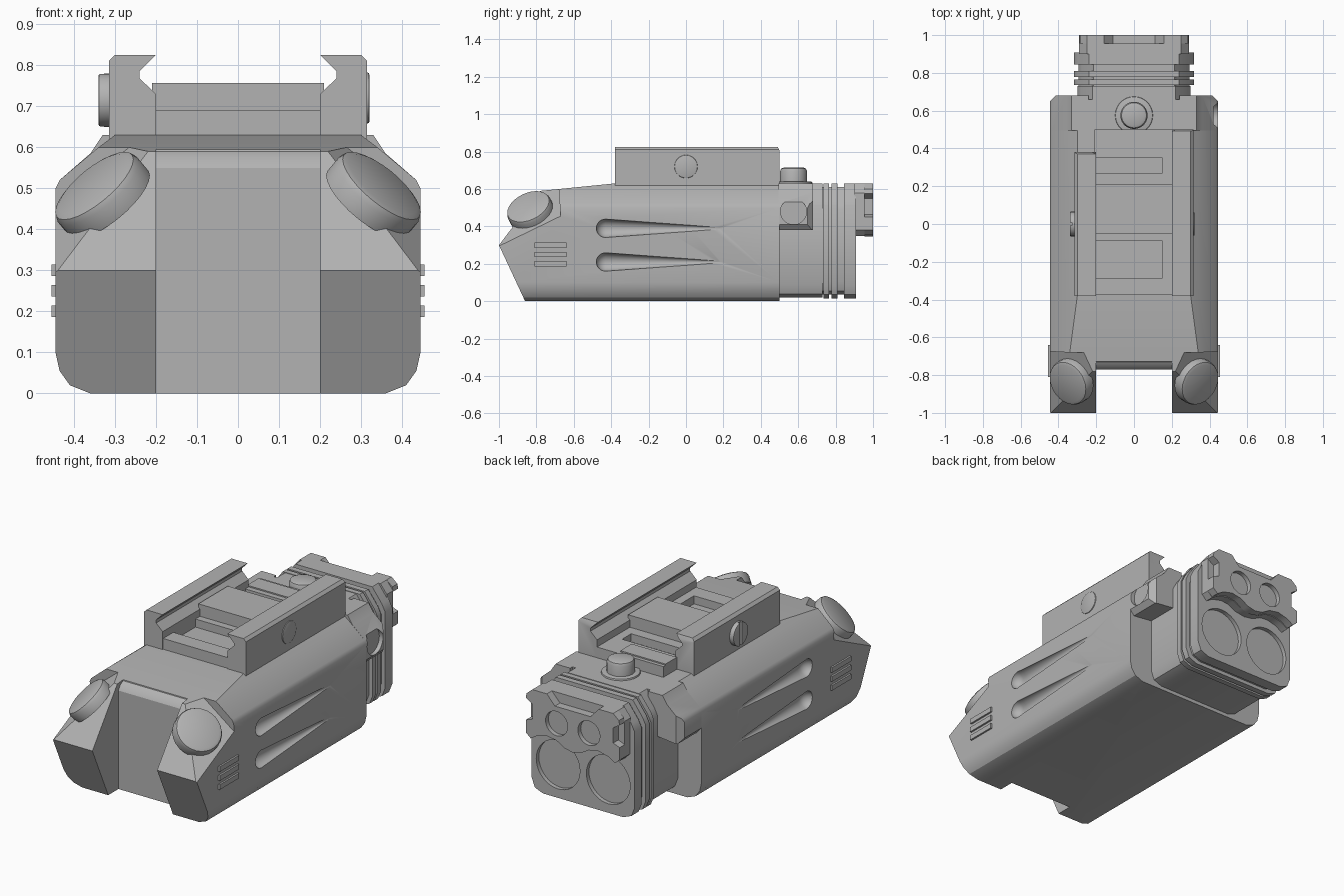
import bpy, bmesh, math
from mathutils import Vector, Matrix

cube = bpy.data.objects.get("Cube")
if cube:
    bpy.data.objects.remove(cube, do_unlink=True)

grey = bpy.data.materials.new("plain_grey")
grey.use_nodes = True
COLOUR = (0.45, 0.45, 0.45, 1)
grey.diffuse_color = COLOUR
grey.node_tree.nodes["Principled BSDF"].inputs["Base Color"].default_value = COLOUR
parts = []


def finish(name, bm):
    bmesh.ops.recalc_face_normals(bm, faces=bm.faces)
    me = bpy.data.meshes.new(name)
    bm.to_mesh(me)
    bm.free()
    me.materials.append(grey)
    ob = bpy.data.objects.new(name, me)
    bpy.context.collection.objects.link(ob)
    parts.append(ob)
    return ob


def prism_mesh(pts, axis, a, b):
    """Extrude a 2D outline along X (y,z points), Y (x,z points) or Z (x,y points)."""
    place = {"X": lambda p, t: (t, p[0], p[1]),
             "Y": lambda p, t: (p[0], t, p[1]),
             "Z": lambda p, t: (p[0], p[1], t)}[axis]
    bm = bmesh.new()
    lo = [bm.verts.new(place(p, a)) for p in pts]
    hi = [bm.verts.new(place(p, b)) for p in pts]
    bm.faces.new(lo)
    bm.faces.new(hi)
    n = len(pts)
    for i in range(n):
        j = (i + 1) % n
        bm.faces.new((lo[i], lo[j], hi[j], hi[i]))
    bmesh.ops.recalc_face_normals(bm, faces=bm.faces)
    return bm


def prism(name, pts, axis, a, b):
    return finish(name, prism_mesh(pts, axis, a, b))


def box(name, x, y, z):
    return prism(name, [(x[0], z[0]), (x[1], z[0]), (x[1], z[1]), (x[0], z[1])], "Y", *y)


def disc(name, base, normal, radius, height, bevel=0.0, sides=28):
    """Cylinder standing on a point along a direction, with an optional bevelled rim."""
    bm = bmesh.new()
    bmesh.ops.create_cone(bm, cap_ends=True, segments=sides, radius1=radius,
                          radius2=radius, depth=height)
    bmesh.ops.translate(bm, verts=bm.verts, vec=(0, 0, height / 2))
    if bevel:
        rim = [e for e in bm.edges if all(v.co.z > height * 0.9 for v in e.verts)]
        bmesh.ops.bevel(bm, geom=rim, offset=bevel, segments=2, profile=0.5, affect="EDGES")
    turn = Vector(normal).to_track_quat("Z", "Y").to_matrix().to_4x4()
    bm.transform(Matrix.Translation(base) @ turn)
    return finish(name, bm)


def cut(target, cutter):
    mod = target.modifiers.new("cut", "BOOLEAN")
    mod.operation = "DIFFERENCE"
    mod.solver = "EXACT"
    mod.object = cutter
    bpy.context.view_layer.objects.active = target
    bpy.ops.object.modifier_apply(modifier=mod.name)
    parts.remove(cutter)
    bpy.data.objects.remove(cutter, do_unlink=True)


def slice_off(bm, point, normal):
    """Remove everything on the normal side of a plane and cap the cut."""
    res = bmesh.ops.bisect_plane(bm, geom=bm.verts[:] + bm.edges[:] + bm.faces[:],
                                 plane_co=point, plane_no=normal, clear_outer=True)
    edges = [g for g in res["geom_cut"] if isinstance(g, bmesh.types.BMEdge)]
    bmesh.ops.contextual_create(bm, geom=edges)


def both(half):
    """Complete a symmetric outline from its +x half, listed bottom to top."""
    return half + [(-x, z) for x, z in reversed(half) if x]


# Main housing with sloped nose
section = both([(.36, 0), (.41, .02), (.435, .055), (.445, .1), (.445, .5),
                (.435, .52), (.34, .6), (.3, .63)])
bm = prism_mesh(section, "Y", -1, .5)
slice_off(bm, (0, -1, .3), (0, -.3, -.14))
slice_off(bm, (0, -1, .3), (0, -.29, .22))
slice_off(bm, (0, -.38, .63), (0, -.04, .4))
body = finish("housing", bm)
cut(body, prism("nose_gap", [(-1.2, -.1), (-.77, -.1), (-.77, .55), (-.755, .575),
                             (-.73, .59), (-.7, .7), (-1.2, .7)], "X", -.2, .2))

for s, side in ((1, "left"), (-1, "right")):
    # Angled front seats and lenses
    normal = Vector((s * .6, -.35, .72)).normalized()
    seat = prism_mesh([(-1.2, .1), (-.665, .1), (-.67, .45), (-.695, .8), (-1.2, .8)],
                      "X", s * .1, s * .7)
    slice_off(seat, (s * .445, -1, .295), -normal)
    cut(body, finish("seat_cutter", seat))
    disc(side + "_front_lens", Vector((s * .327, -.83, .478)) - normal * .02, normal,
         .125, .065, .02)
    # Tapered side flutes
    for z in (.39, .21):
        bm = bmesh.new()
        bmesh.ops.create_uvsphere(bm, u_segments=20, v_segments=12, radius=.05,
                                  matrix=Matrix.Rotation(math.pi / 2, 4, "X"))
        for v in bm.verts:
            if v.co.y > .001:
                v.co.y = (1 - math.hypot(v.co.x, v.co.z) / .05) * .69
            v.co += Vector((s * .45, -.43, z))
        cut(body, finish("flute_cutter", bm))
    # Grip ribs
    for i, z in enumerate((.2, .25, .3)):
        box(f"{side}_rib_{i + 1}", (s * .43, s * .455), (-.81, -.64), (z - .014, z + .014))
    # Rear shoulder tabs
    tab = prism(side + "_shoulder", [(s * x, z) for x, z in
                ((.24, .40), (.42, .38), (.445, .41), (.445, .5), (.435, .52),
                 (.36, .585), (.33, .63), (.24, .63))], "Y", .495, .68)
    corner = prism("corner_cutter", [(s * .405, .69), (s * .5, .69), (s * .5, .6),
                                     (s * .45, .645)], "Z", .3, .7)
    cut(tab, corner)
    if s > 0:
        cut(tab, disc("dish_cutter", (.422, .575, .48), (1, 0, 0), .07, .1))
    # Rail claws
    end = .5 if s > 0 else .38
    claw = prism(side + "_rail_claw", [(s * x, z) for x, z in
                 ((.2, .62), (.315, .62), (.315, .81), (.3, .825), (.2, .825),
                  (.24, .785), (.24, .768), (.2, .73))], "Y", -.38, end)
    cut(claw, prism("end_cutter", [(end - .02, .85), (end + .1, .85), (end + .1, .71),
                                   (end, .805)], "X", s * .1, s * .4))

# Rail bed with locating lug and pockets
bed = box("rail_bed", (-.21, .21), (-.375, .5), (.61, .69))
cut(bed, box("pocket_cutter", (-.2, .15), (-.285, -.09), (.645, .8)))
cut(bed, box("slot_cutter", (-.2, .15), (.27, .35), (.645, .8)))
box("locating_lug", (-.21, .21), (-.05, .21), (.68, .757))
box("bed_step", (-.21, .07), (.38, .48), (.68, .697))

# Clamp screw: plain tip on one side, slotted head on the other
disc("screw_tip", (.3, 0, .72), (1, 0, 0), .062, .02, .004)
head = disc("screw_head", (-.31, 0, .715), (-1, 0, 0), .065, .03, .004)
cut(head, box("slot_cutter", (-.36, -.327), (-.009, .009), (.6, .8)))


# Rear bezel built from stacked slabs
def slab(name, a, b, w, top, low):
    return prism(name, both([(w - .07, low), (w - .02, low + .02), (w, low + .07),
                             (w, top - .12), (w - .02, top - .08), (w - .08, top)]), "Y", a, b)


slab("bezel_neck", .45, .73, .3, .63, .02)
slab("bezel_core", .72, .86, .295, .61, .035)
for i, (a, b) in enumerate(((.735, .765), (.777, .81))):
    slab(f"bezel_ring_{i + 1}", a, b, .318, .63, .015)
head = slab("bezel_head", .845, .908, .318, .63, .015)
for x in (-.155, .155):
    cut(head, disc("lens_cutter", (x, .885, .2), (0, 1, 0), .135, .1, sides=40))

# Lobed upper plate around the small lenses
plate = prism("lens_plate_base", both([(0, .35), (.06, .36), (.11, .385), (.16, .39), (.22, .375),
                                       (.26, .35), (.29, .38), (.29, .58), (.25, .63)]),
              "Y", .9, .955)
cap = prism("lens_plate", both([(0, .345), (.05, .355), (.1, .385), (.16, .395), (.22, .38),
                                (.26, .355), (.29, .38), (.29, .45), (.25, .465), (.25, .55),
                                (.29, .575), (.285, .6), (.25, .63), (.16, .63),
                                (.11, .575)]), "Y", .955, 1)
for x in (-.1, .1):
    cut(cap, disc("lens_cutter", (x, .975, .48), (0, 1, 0), .068, .1, sides=32))

# Top push button and collar
disc("button_collar", (0, .575, .6), (0, 0, 1), .1, .04, .006)
disc("push_button", (0, .575, .62), (0, 0, 1), .072, .095, .02)
box("rear_deck", (-.25, .25), (.49, .66), (.58, .63))

# Smooth shading with sharp edges kept
bpy.ops.object.select_all(action="DESELECT")
for ob in parts:
    ob.select_set(True)
bpy.context.view_layer.objects.active = body
bpy.ops.object.shade_smooth_by_angle(angle=math.radians(30))
